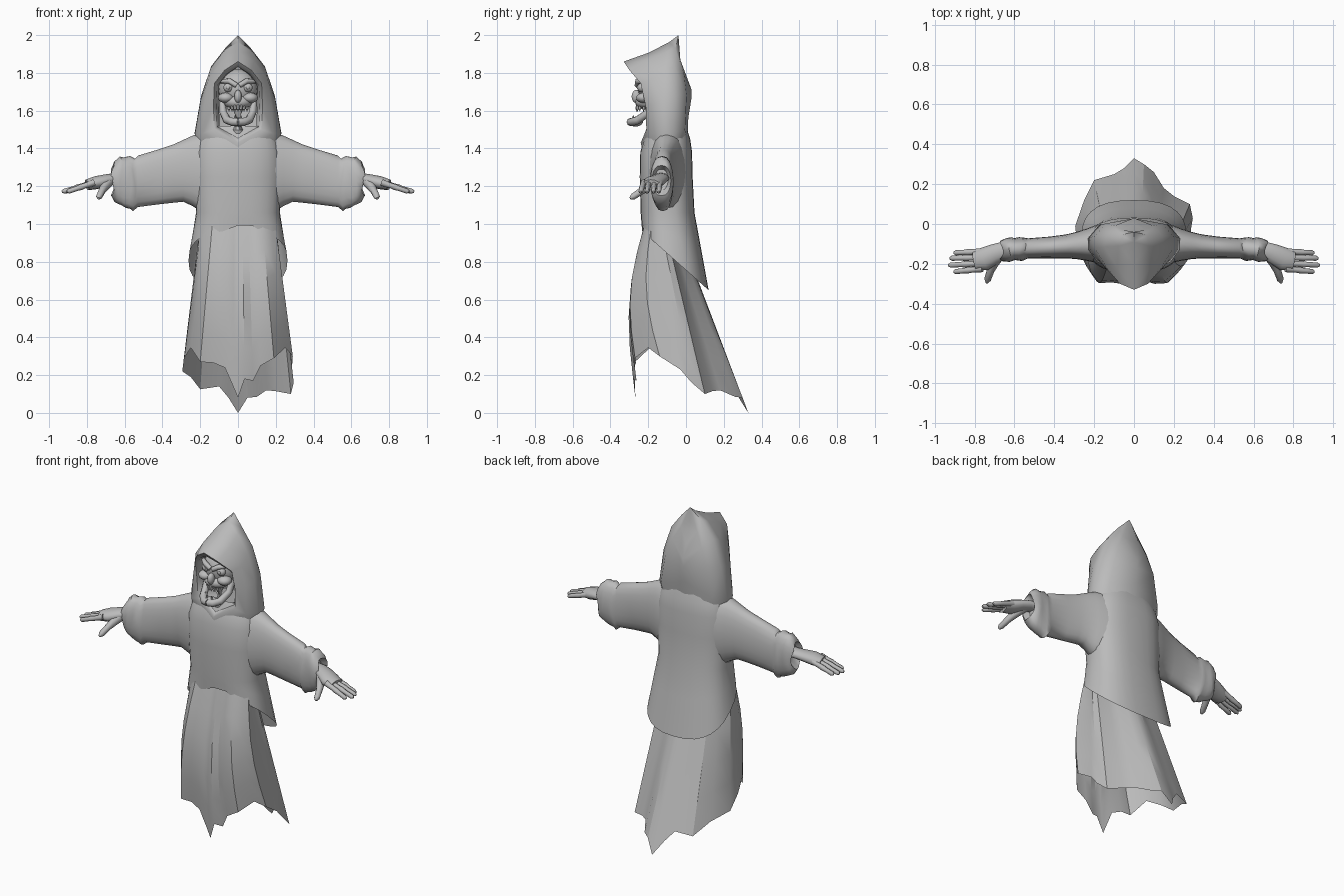
import bpy, bmesh
from math import sin, cos, pi, radians
from mathutils import Vector

cube = bpy.data.objects.get("Cube")
if cube:
    bpy.data.objects.remove(cube, do_unlink=True)

grey = bpy.data.materials.new("ash_grey")
grey.use_nodes = True
grey.diffuse_color = (0.5, 0.5, 0.5, 1)
grey.node_tree.nodes["Principled BSDF"].inputs["Base Color"].default_value = grey.diffuse_color


def finish(name, bm, angle=40):
    bmesh.ops.remove_doubles(bm, verts=bm.verts, dist=0.0005)
    bmesh.ops.recalc_face_normals(bm, faces=bm.faces)
    mesh = bpy.data.meshes.new(name)
    bm.to_mesh(mesh)
    bm.free()
    mesh.materials.append(grey)
    obj = bpy.data.objects.new(name, mesh)
    bpy.context.collection.objects.link(obj)
    bpy.ops.object.select_all(action='DESELECT')
    obj.select_set(True)
    bpy.context.view_layer.objects.active = obj
    bpy.ops.object.shade_smooth_by_angle(angle=radians(angle))
    return obj


def loft(name, rows, closed=True, cap=False, mirror=False, angle=40):
    """Skin a list of point rows; mirror adds the -x half."""
    bm = bmesh.new()
    for s in ((1, -1) if mirror else (1,)):
        grid = [[bm.verts.new((p[0] * s, p[1], p[2])) for p in row] for row in rows]
        n = len(rows[0])
        for a, b in zip(grid, grid[1:]):
            for i in range(n if closed else n - 1):
                j = (i + 1) % n
                bm.faces.new((a[i], a[j], b[j], b[i]))
        if cap:
            bm.faces.new(grid[0])
            bm.faces.new(grid[-1])
    return finish(name, bm, angle)


def tube(name, pts, radii, n=8, flat=1.0):
    """Round or flattened tube through points."""
    pts = [Vector(p) for p in pts]
    rows = []
    for i, (p, r) in enumerate(zip(pts, radii)):
        d = pts[min(i + 1, len(pts) - 1)] - pts[max(i - 1, 0)]
        side = d.cross(Vector((0, 0, 1)))
        side = side.normalized() if side.length > 1e-4 else Vector((1, 0, 0))
        up = side.cross(d).normalized()
        rows.append([p + side * r * cos(2 * pi * k / n) + up * r * flat * sin(2 * pi * k / n)
                     for k in range(n)])
    return loft(name, rows, cap=True, angle=50)


def ball(name, centre, radii, seg=16):
    bm = bmesh.new()
    bmesh.ops.create_uvsphere(bm, u_segments=seg, v_segments=seg // 2 + 2, radius=1)
    for v in bm.verts:
        v.co = Vector([c + r * q for c, r, q in zip(centre, radii, v.co)])
    return finish(name, bm, 60)


def soft(c, power=0.8):
    return abs(c) ** power * (1 if c > 0 else -1)


def oval(rx, front, back, z, n=28):
    """Boxy horizontal ring from front and back depth."""
    return [Vector((rx * soft(sin(2 * pi * k / n)),
                    (front + back) / 2 - (back - front) / 2 * soft(cos(2 * pi * k / n)), z))
            for k in range(n)]


# Robe top with a hem that falls towards the back
body = [oval(*r) for r in [(.17, -.19, .0, 1.52), (.21, -.222, .022, 1.45), (.23, -.242, .032, 1.38),
                           (.235, -.245, .035, 1.25), (.222, -.24, .045, 1.06)]]
hem = oval(.262, -.235, .12, 0)
for p in hem:
    p.z = .965 - .89 * (p.y + .235) + .055 * max(0, 1 - abs(p.x - .04) / .08) * (p.y < -.1)
mid = [a.lerp(b, .45) for a, b in zip(body[-1], hem)]
loft("robe_top", body + [mid, hem])

# Skirt: flat panels between sharp corners, with a ragged hem
hem = [(0, -.268, .08), (.035, -.28, .18), (.08, -.262, .17), (.12, -.275, .25), (.19, -.27, .29),
       (.25, -.2, .345), (.29, -.14, .3), (.285, -.03, .23), (.295, .03, .16), (.28, .1, .1),
       (.2, .14, .115), (.15, .18, .12), (.1, .26, .085), (.05, .3, .08), (0, .33, 0),
       (-.05, .28, .08), (-.1, .25, .14), (-.2, .22, .125), (-.25, .12, .19), (-.295, -.01, .22),
       (-.285, -.1, .29), (-.25, -.19, .345), (-.2, -.27, .27), (-.13, -.265, .265), (-.07, -.275, .24),
       (-.03, -.27, .15)]
waist = [Vector((x * .68, -.135 + (y - .025) * .28, 1.0)) for x, y, z in hem]
rows = []
for t in (0, .2, .4, .6, .8, 1):
    row = [a.lerp(Vector(b), t) for a, b in zip(waist, hem)]
    for p in row:
        if p.y < -.14:
            p.y -= .05 * sin(pi * t)
    rows.append(row)
loft("skirt", rows, angle=28)

# Hood: rows run from the face opening to the back seam
rim = [(0, -.33, 1.86), (.07, -.3, 1.815), (.125, -.24, 1.745), (.13, -.213, 1.62),
       (.125, -.21, 1.5), (0, -.24, 1.43)]
inner = [(x * .88, y + .02, 1.63 + (z - 1.63) * .88) for x, y, z in rim]
deep = [(x * .88, max(y + .1, -.16), z) for x, y, z in inner]
hood = [deep, inner, rim,
        [(0, -.2, 1.906), (.085, -.215, 1.86), (.155, -.19, 1.765), (.178, -.18, 1.63),
         (.185, -.19, 1.48), (0, -.225, 1.37)],
        [(0, -.09, 1.962), (.075, -.11, 1.91), (.15, -.115, 1.81), (.197, -.12, 1.66),
         (.228, -.13, 1.48), (.2, -.13, 1.36)],
        [(0, -.04, 2), (.068, -.055, 1.93), (.142, -.06, 1.835), (.195, -.06, 1.68),
         (.23, -.07, 1.48), (.2, -.11, 1.36)],
        [(0, -.04, 1.92), (.055, -.03, 1.87), (.1, -.01, 1.79), (.14, .003, 1.68),
         (.175, -.005, 1.5), (.17, -.05, 1.36)],
        [(0, -.03, 1.86), (0, .0, 1.79), (0, .03, 1.71), (0, .028, 1.66),
         (0, .012, 1.56), (0, .01, 1.4)]]
loft("hood", hood, closed=False, mirror=True, angle=65)

# Sleeves with rumpled cuffs: x, y centre, bottom, top, half depth
sections = [(.12, -.1, 1.03, 1.5, .11), (.19, -.1, 1.06, 1.485, .095), (.24, -.104, 1.095, 1.468, .08),
            (.29, -.108, 1.118, 1.445, .068), (.34, -.112, 1.113, 1.422, .06),
            (.42, -.118, 1.104, 1.395, .055), (.53, -.122, 1.09, 1.362, .05),
            (.55, -.123, 1.068, 1.345, .055), (.57, -.126, 1.08, 1.36, .06),
            (.6, -.126, 1.085, 1.352, .055), (.62, -.128, 1.097, 1.357, .062),
            (.65, -.13, 1.115, 1.335, .058), (.665, -.13, 1.15, 1.31, .05), (.63, -.13, 1.18, 1.29, .035)]
arms = []
for i, (x, y, low, top, ry) in enumerate(sections):
    ring = []
    for k in range(20):
        a = 2 * pi * k / 20
        crease = .008 * sin(3 * a + i) if i > 6 else 0
        ring.append((x + crease, y + ry * soft(cos(a)), (low + top) / 2 + (top - low) / 2 * sin(a)))
    arms.append(ring)
loft("sleeves", arms, cap=True, mirror=True, angle=50)

# Hands
for s, side in ((1, "left"), (-1, "right")):
    def flip(pts):
        return [(x * s, y, z) for x, y, z in pts]
    tube(side + "_palm", flip([(.6, -.13, 1.245), (.66, -.135, 1.242), (.7, -.15, 1.233),
                               (.75, -.175, 1.219), (.8, -.185, 1.207)]),
         (.045, .045, .05, .058, .048), 12, .6)
    for finger, base, tip, reach in (("little", -.138, -.145, .905), ("ring", -.168, -.172, .925),
                                     ("middle", -.197, -.207, .932), ("index", -.224, -.24, .905)):
        path = [Vector((.76, base, 1.22)).lerp(Vector((reach, tip, 1.17)), t)
                for t in (0, .35, .5, .65, .93, 1)]
        tube(f"{side}_{finger}_finger", flip(path), (.018, .014, .016, .013, .013, .006), 8)
    tube(side + "_thumb", flip([(.675, -.15, 1.235), (.705, -.2, 1.2), (.72, -.235, 1.175),
                                (.735, -.28, 1.145), (.738, -.295, 1.135)]),
         (.03, .025, .019, .017, .007), 8)

# Gaunt head
ball("cranium", (0, -.155, 1.715), (.105, .1, .105), 20)
ball("muzzle", (0, -.205, 1.645), (.075, .065, .04))
ball("nose", (0, -.262, 1.675), (.02, .026, .035), 12)
ball("chin", (0, -.268, 1.54), (.045, .04, .024), 14)
tube("neck", [(0, -.15, 1.4), (0, -.185, 1.5), (0, -.17, 1.62)], (.04, .03, .035), 10)
for s, side in ((1, "left"), (-1, "right")):
    ball(side + "_eye", (.052 * s, -.236, 1.722), (.026, .022, .024), 14)
    ball(side + "_pupil", (.052 * s, -.256, 1.722), (.009, .005, .009), 10)
    ball(side + "_cheekbone", (.064 * s, -.222, 1.668), (.042, .042, .028), 12)
    tube(side + "_brow", [(.008 * s, -.258, 1.733), (.045 * s, -.256, 1.757), (.092 * s, -.21, 1.755)],
         (.014, .015, .01), 8)
    tube(side + "_jaw", [(.084 * s, -.17, 1.66), (.078 * s, -.2, 1.59), (.058 * s, -.255, 1.55),
                         (.028 * s, -.287, 1.54), (0, -.293, 1.54)],
         (.018, .02, .022, .022, .022), 8)

# Teeth along both jaws
for k in range(-3, 4):
    x, y = .016 * k, -.258 + .004 * k * k
    tube("upper_tooth", [(x, y, 1.63), (x, y - .003, 1.61), (x, y - .003, 1.596)], (.008, .008, .003), 6)
    if k % 2:
        tube("lower_tooth", [(x, y - .025, 1.55), (x, y - .025, 1.575)], (.007, .003), 6)
